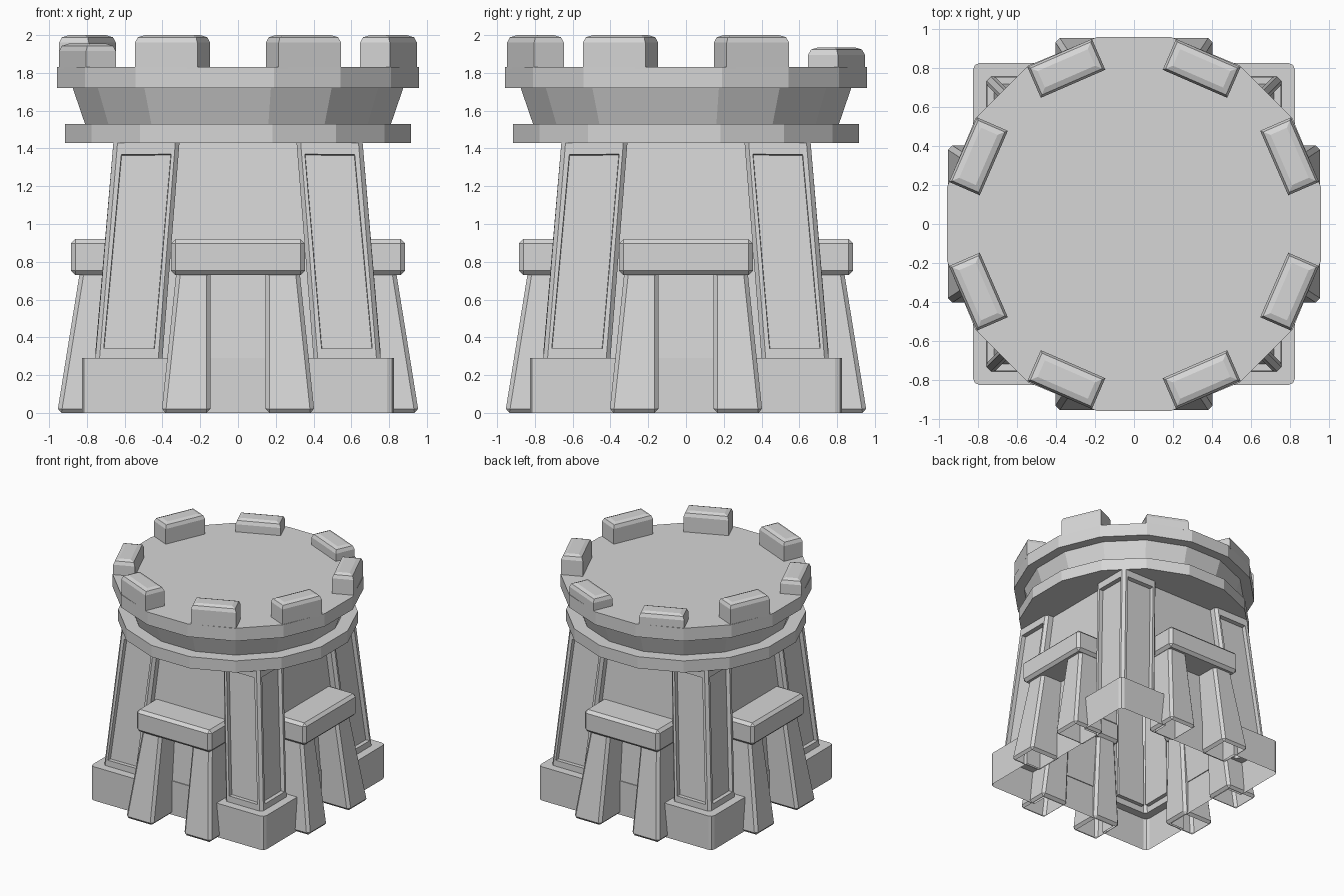
import bpy, bmesh, math
from mathutils import Matrix

cube = bpy.data.objects.get("Cube")
if cube:
    bpy.data.objects.remove(cube, do_unlink=True)

stone = bpy.data.materials.new("grey_stone")
stone.use_nodes = True
GREY = (0.67, 0.67, 0.67, 1)
stone.diffuse_color = GREY
stone.node_tree.nodes["Principled BSDF"].inputs["Base Color"].default_value = GREY


def finish(bm, name, angle=0.0):
    """Turn a bmesh into a named object, rotated about the tower axis."""
    bm.transform(Matrix.Rotation(angle, 4, 'Z'))
    mesh = bpy.data.meshes.new(name)
    bm.to_mesh(mesh)
    bm.free()
    mesh.materials.append(stone)
    obj = bpy.data.objects.new(name, mesh)
    bpy.context.collection.objects.link(obj)


def bridge(bm, a, b):
    for i in range(len(a)):
        j = (i + 1) % len(a)
        bm.faces.new((a[i], a[j], b[j], b[i]))


def block(low, high, z0, z1):
    """Tapered box between two rectangles (x0, x1, y0, y1)."""
    bm = bmesh.new()
    a, b = [[bm.verts.new((x, y, z)) for x, y in ((x0, y0), (x1, y0), (x1, y1), (x0, y1))]
            for (x0, x1, y0, y1), z in ((low, z0), (high, z1))]
    bm.faces.new(a[::-1])
    bm.faces.new(b)
    bridge(bm, a, b)
    bm.normal_update()
    return bm


def bevel(bm, offset, segments=1, rule=lambda e: True):
    bmesh.ops.bevel(bm, geom=[e for e in bm.edges if rule(e)], offset=offset,
                    segments=segments, profile=0.5, affect='EDGES')
    bm.normal_update()


def open_bottom(bm):
    faces = [f for f in bm.faces if all(v.co.z < 0.001 for v in f.verts)]
    bmesh.ops.delete(bm, geom=faces, context='FACES_ONLY')


def drum(name, r0, r1, z0, z1):
    """Sixteen-sided ring; radii are measured to the flat sides."""
    bm = bmesh.new()
    k = 1 / math.cos(math.pi / 16)
    bmesh.ops.create_cone(bm, cap_ends=True, segments=16, radius1=r0 * k,
                          radius2=r1 * k, depth=z1 - z0)
    bmesh.ops.rotate(bm, verts=bm.verts, matrix=Matrix.Rotation(math.pi / 16, 3, 'Z'))
    bmesh.ops.translate(bm, verts=bm.verts, vec=(0, 0, (z0 + z1) / 2))
    finish(bm, name)


# Hollow tower shell: flat walls, corner plinths and leaning corner pillars
def outline(bm, inner, outer, wall, z):
    """Plan of four walls with a projecting square pier at each corner."""
    pier = ((inner, -wall), (inner, -outer), (outer, -outer), (outer, -inner), (wall, -inner))
    ring = []
    for _ in range(4):
        ring += [bm.verts.new((x, y, z)) for x, y in pier]
        pier = [(-y, x) for x, y in pier]
    return ring


def pillar_edge(e):
    low, high = sorted(e.verts, key=lambda v: v.co.z)
    return high.co.z - low.co.z > 1 and max(abs(low.co.x), abs(low.co.y)) > 0.74


def plinth_edge(e):
    a, b = e.verts
    return abs(a.co.z - b.co.z) > 0.2 and min(abs(c) for v in e.verts for c in v.co.xy) > 0.8


shell = bmesh.new()
rings = [outline(shell, *plan) for plan in (
    (0.36, 0.825, 0.69, 0.0), (0.36, 0.825, 0.69, 0.29),
    (0.4, 0.755, 0.683, 0.29), (0.31, 0.66, 0.59, 1.43))]
for lower, upper in zip(rings, rings[1:]):
    bridge(shell, lower, upper)
shell.normal_update()
bevel(shell, 0.022, 1, pillar_edge)
bevel(shell, 0.035, 2, plinth_edge)

# Sunken panels on the outer pillar faces
panels = []
for f in shell.faces:
    c = f.calc_center_median()
    if f.calc_area() > 0.2 and c.z > 0.5 and min(abs(c.x), abs(c.y)) > 0.45:
        panels.append(f)
bmesh.ops.inset_individual(shell, faces=panels, thickness=0.03, depth=0)
for v in {v for f in panels for v in f.verts}:
    v.co.z += -0.04 if v.co.z > 1 else 0.03
shell.normal_update()
bmesh.ops.inset_individual(shell, faces=panels, thickness=0.003, depth=-0.035)
finish(shell, "tower_shell")

# Stacked rings at the head
drum("lower_ring", 0.915, 0.915, 1.43, 1.53)
drum("flared_neck", 0.81, 0.875, 1.53, 1.72)
drum("roof_slab", 0.957, 0.957, 1.72, 1.83)

# Battlements in pairs over each side, a few of them worn lower
tops = [2.0, 1.935, 1.935, 2.0, 1.955, 2.0, 2.0, 2.0]
for i, top in enumerate(tops):
    rect = (0.783, 0.955, -0.18, 0.18)
    bm = block(rect, rect, 1.82, top)
    bevel(bm, 0.04, 2, lambda e: all(v.co.z > 1.9 for v in e.verts))
    lean = 23.5 if i % 2 == 0 else -23.5
    finish(bm, f"battlement_{i + 1}", math.radians(90 * ((i + 1) // 2) + lean))

for i in range(4):
    turn = i * math.pi / 2

    # Pair of sloping buttress legs
    for side, word in ((1, "left"), (-1, "right")):
        bm = block((0.145, 0.405, -0.957, -0.66), (0.145, 0.325, -0.835, -0.62), 0, 0.76)
        bevel(bm, 0.022)
        open_bottom(bm)
        if side < 0:
            bmesh.ops.scale(bm, verts=bm.verts, vec=(-1, 1, 1))
            bmesh.ops.reverse_faces(bm, faces=bm.faces)
        finish(bm, f"buttress_leg_{word}_{i + 1}", turn)

    # Lintel resting on the legs
    rect = (-0.355, 0.355, -0.885, -0.6)
    bm = block(rect, rect, 0.73, 0.92)
    bevel(bm, 0.024)
    finish(bm, f"lintel_{i + 1}", turn)
